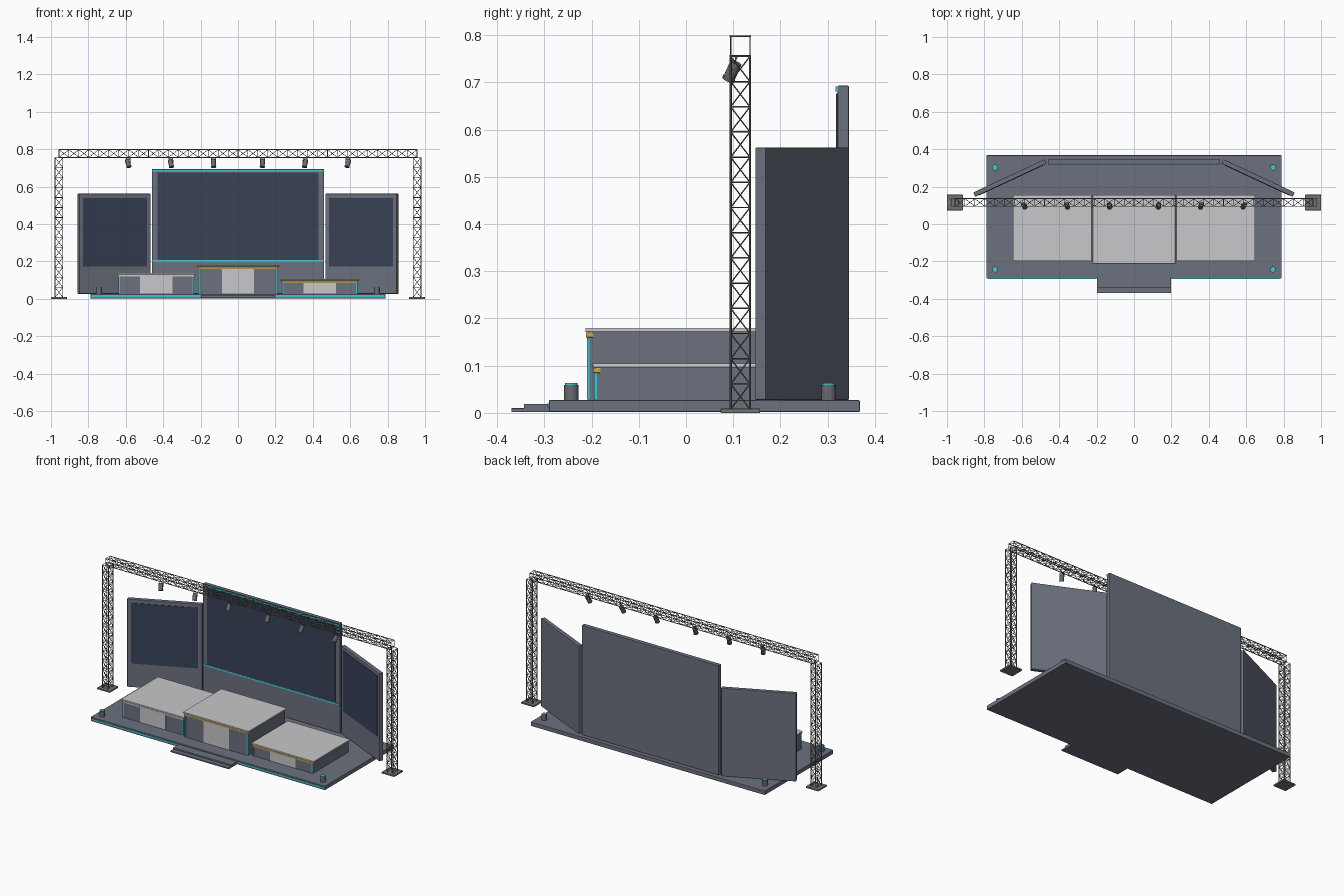
import bpy, bmesh, math
from mathutils import Vector, Matrix

if "Cube" in bpy.data.objects:
    bpy.data.objects.remove(bpy.data.objects["Cube"])


def material(name, rgb):
    m = bpy.data.materials.new(name)
    m.diffuse_color = (*rgb, 1)
    m.use_nodes = True
    m.node_tree.nodes["Principled BSDF"].inputs["Base Color"].default_value = m.diffuse_color
    return m


SLATE = material("slate grey", (0.15, 0.165, 0.21))
LIGHT = material("light grey", (0.58, 0.58, 0.60))
NAVY = material("screen navy", (0.04, 0.055, 0.095))
METAL = material("truss metal", (0.17, 0.17, 0.17))
FIXTURE = material("fixture grey", (0.14, 0.15, 0.165))
CYAN = material("cyan light", (0.05, 0.58, 0.62))
GOLD = material("gold", (0.58, 0.40, 0.08))


def finish(name, bm, mat, matrix=None):
    mesh = bpy.data.meshes.new(name)
    bm.to_mesh(mesh)
    bm.free()
    mesh.materials.append(mat)
    ob = bpy.data.objects.new(name, mesh)
    if matrix is not None:
        ob.matrix_world = matrix
    bpy.context.collection.objects.link(ob)
    return ob


def box(name, x, y, z, mat, bevel=0, matrix=None):
    """Box from (min, max) ranges on each axis."""
    bm = bmesh.new()
    bmesh.ops.create_cube(bm, size=1)
    for v in bm.verts:
        v.co = Vector([(r[0] + r[1]) / 2 + c * (r[1] - r[0]) for r, c in zip((x, y, z), v.co)])
    if bevel:
        bmesh.ops.bevel(bm, geom=bm.edges[:], offset=bevel, segments=2, affect='EDGES', profile=0.5)
    return finish(name, bm, mat, matrix)


def add_rod(bm, a, b, r, sides=6):
    a, b = Vector(a), Vector(b)
    d = b - a
    mat = Matrix.Translation((a + b) / 2) @ d.to_track_quat('Z', 'Y').to_matrix().to_4x4()
    bmesh.ops.create_cone(bm, cap_ends=True, segments=sides, radius1=r, radius2=r,
                          depth=d.length, matrix=mat)


def rod(name, a, b, r, mat, sides=20):
    bm = bmesh.new()
    add_rod(bm, a, b, r, sides)
    ob = finish(name, bm, mat)
    for p in ob.data.polygons:
        p.use_smooth = len(p.vertices) == 4
    return ob


def truss(name, start, axis, u, v, length, bays):
    """Square lattice truss: four chords, crossed braces and frames in every bay."""
    bm = bmesh.new()
    start, axis, u, v = Vector(start), Vector(axis), Vector(u), Vector(v)
    h = 0.0205
    corners = [(u + v) * h, (v - u) * h, (-u - v) * h, (u - v) * h]
    for c in corners:
        add_rod(bm, start + c, start + c + axis * length, 0.0026)
    step = length / bays
    for i in range(bays + 1):
        p = start + axis * (step * i)
        q = p + axis * step
        for a, b in zip(corners, corners[1:] + corners[:1]):
            add_rod(bm, p + a, p + b, 0.0015, 4)
            if i < bays:
                add_rod(bm, p + a, q + b, 0.0014, 4)
                add_rod(bm, p + b, q + a, 0.0014, 4)
    return finish(name, bm, METAL)


# Stage deck, front steps and edge lighting
box("stage_deck", (-0.788, 0.788), (-0.29, 0.368), (0.002, 0.027), SLATE, 0.002)
box("upper_step", (-0.197, 0.197), (-0.343, -0.285), (0.002, 0.019), SLATE, 0.001)
box("lower_step", (-0.197, 0.197), (-0.37, -0.285), (0.002, 0.010), SLATE, 0.001)
for s in (-1, 1):
    x = sorted((s * 0.2, s * 0.783))
    box("deck_light_strip", x, (-0.293, -0.288), (0.011, 0.020), CYAN)

# Three podiums: x range, front y, top z, trim colour
podiums = [("left", -0.648, -0.226, -0.198, 0.139, LIGHT),
           ("centre", -0.221, 0.221, -0.213, 0.180, GOLD),
           ("right", 0.226, 0.648, -0.198, 0.105, GOLD)]
for side, x0, x1, y, top, trim in podiums:
    mid = (x0 + x1) / 2
    a, b = x0 + 0.009, x1 - 0.009
    f = y + 0.006
    box(side + "_podium_body", (a, b), (f, 0.150), (0.026, top - 0.008), SLATE, 0.001)
    box(side + "_podium_top", (x0, x1), (y, 0.156), (top - 0.009, top), LIGHT, 0.002)
    box(side + "_podium_panel", (mid - 0.086, mid + 0.086), (f - 0.003, f + 0.002),
        (0.028, top - 0.02), LIGHT)
    box(side + "_podium_trim", (a - 0.003, b + 0.003), (f - 0.005, f + 0.011),
        (top - 0.020, top - 0.010), trim, 0.001)
    for x in (a + 0.003, b - 0.003):
        box(side + "_podium_light", (x - 0.004, x + 0.004), (f - 0.003, f + 0.003),
            (0.028, top - 0.021), CYAN)

# Central screen wall
box("main_screen_frame", (-0.461, 0.461), (0.321, 0.345), (0.027, 0.693), SLATE, 0.003)
box("main_screen", (-0.430, 0.430), (0.318, 0.323), (0.207, 0.676), NAVY)
for z in (0.197, 0.681):
    box("main_screen_light_bar", (-0.459, 0.459), (0.317, 0.323), (z, z + 0.010), CYAN)

# Angled wing screens
for s, side in ((-1, "left"), (1, "right")):
    m = Matrix.Translation((s * 0.6635, 0.246, 0)) @ Matrix.Rotation(math.radians(-25 * s), 4, 'Z')
    box(side + "_wing_frame", (-0.210, 0.210), (-0.0125, 0.0125), (0.027, 0.562), SLATE, 0.003, m)
    box(side + "_wing_screen", (-0.188, 0.188), (-0.0150, -0.010), (0.172, 0.540), NAVY, 0, m)

# Lattice towers with foot plates, joined by the overhead beam
for s in (-1, 1):
    x = s * 0.9575
    truss("truss_tower", (x, 0.115, 0.008), (0, 0, 1), (1, 0, 0), (0, 1, 0), 0.747, 14)
    box("tower_foot", (x - 0.0425, x + 0.0425), (0.0735, 0.1565), (0, 0.009), METAL, 0.001)
truss("truss_beam", (-0.957, 0.115, 0.777), (1, 0, 0), (0, 1, 0), (0, 0, 1), 1.914, 36)

# Hanging spotlights, aimed forward and toward the middle
for x in (-0.588, -0.359, -0.131, 0.131, 0.359, 0.588):
    aim = Vector((-x * 0.5, -0.45, -1)).normalized()
    c = Vector((x, 0.098, 0.724))
    rod("spotlight", c - aim * 0.020, c + aim * 0.020, 0.0125, FIXTURE)
    rod("spotlight_rim", c + aim * 0.016, c + aim * 0.022, 0.0138, FIXTURE)
    for s in (-1, 1):
        rod("spotlight_yoke", (x + s * 0.013, 0.100, 0.726), (x + s * 0.010, 0.106, 0.752),
            0.0018, FIXTURE, 6)
    rod("spotlight_clamp", (x - 0.012, 0.106, 0.752), (x + 0.012, 0.106, 0.752), 0.003, FIXTURE, 8)

# Corner floor lights
for x in (-0.743, 0.743):
    for y in (-0.243, 0.302):
        rod("floor_light", (x, y, 0.026), (x, y, 0.059), 0.0155, FIXTURE, 24)
        rod("floor_light_lens", (x, y, 0.058), (x, y, 0.063), 0.0135, CYAN, 24)
